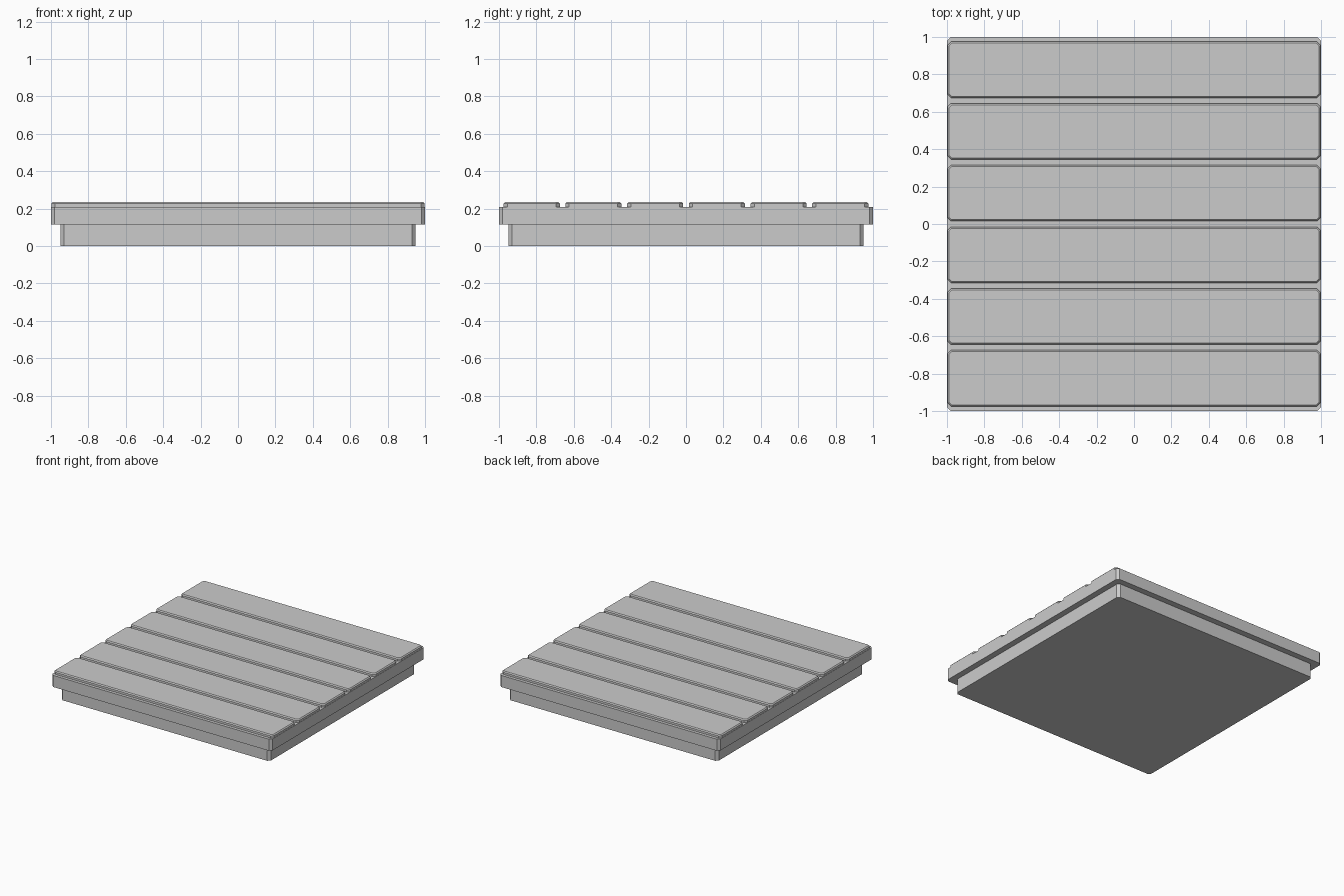
import bpy
import bmesh

if "Cube" in bpy.data.objects:
    bpy.data.objects.remove(bpy.data.objects["Cube"])


def chamfered_box(name, size, z0, z1, y=0.0, corner=0.015, top=0.0):
    """Box with chamfered upright corners and an optional chamfered top rim."""
    bm = bmesh.new()
    bmesh.ops.create_cube(bm, size=1)
    for v in bm.verts:
        v.co.x *= size[0]
        v.co.y *= size[1]
        v.co.z = z1 if v.co.z > 0 else z0
    upright = [e for e in bm.edges if abs(e.verts[0].co.z - e.verts[1].co.z) > 1e-4]
    bmesh.ops.bevel(bm, geom=upright, offset=corner, segments=1, affect='EDGES')
    if top:
        rim = [e for e in bm.edges if all(v.co.z > z1 - 1e-4 for v in e.verts)]
        bmesh.ops.bevel(bm, geom=rim, offset=top, segments=1, affect='EDGES')
    bmesh.ops.recalc_face_normals(bm, faces=bm.faces)
    mesh = bpy.data.meshes.new(name)
    bm.to_mesh(mesh)
    bm.free()
    obj = bpy.data.objects.new(name, mesh)
    obj.location.y = y
    bpy.context.collection.objects.link(obj)
    return obj


# Recessed base and wider platform slab
chamfered_box("base", (1.9, 1.9), 0.0, 0.12, corner=0.02)
chamfered_box("platform", (2.0, 2.0), 0.115, 0.21, corner=0.02)

# Six deck planks running left to right
for i in range(6):
    chamfered_box(f"plank_{i + 1}", (1.996, 0.3), 0.2, 0.235,
                  y=(i - 2.5) * 0.33, corner=0.02, top=0.008)
